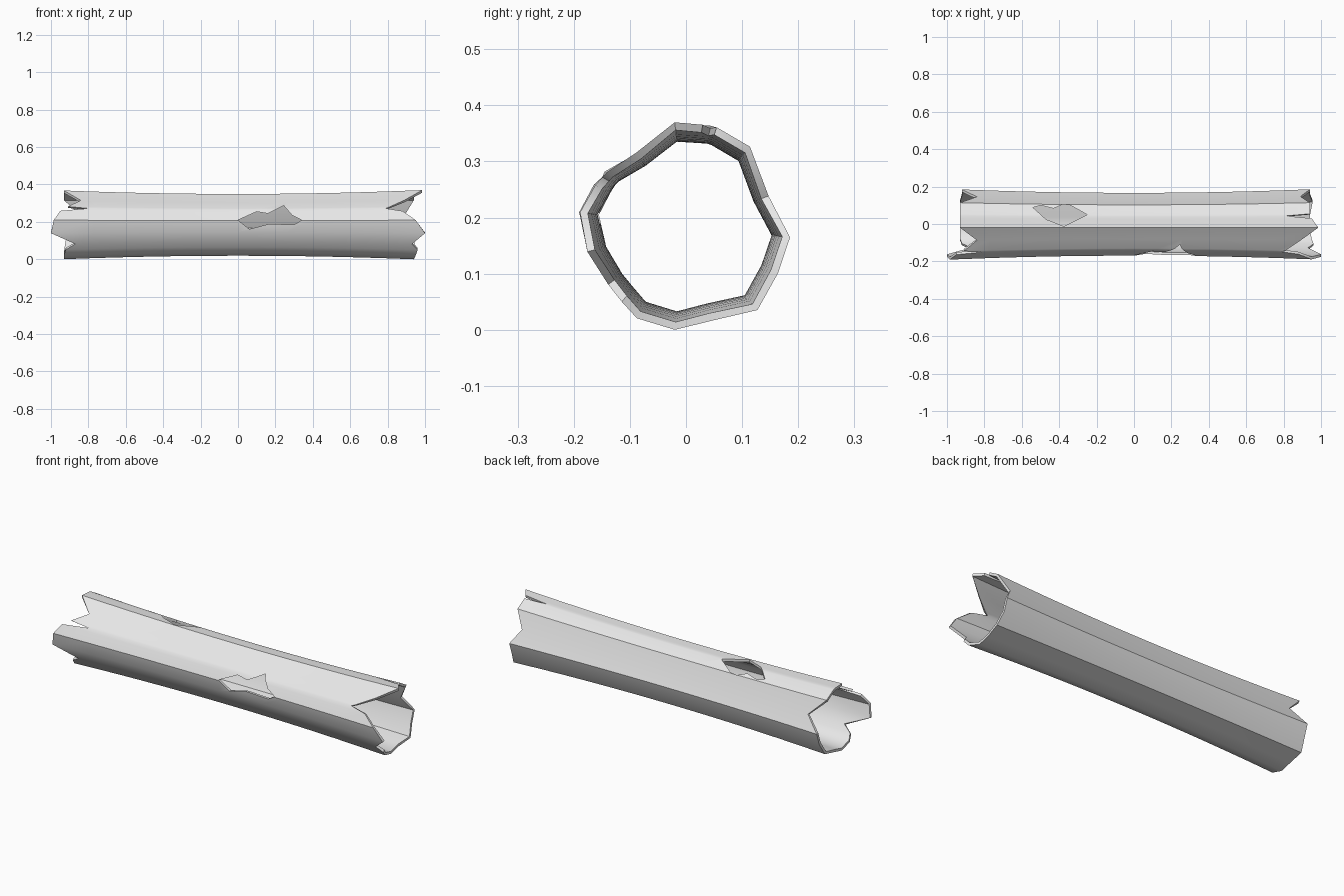
import bpy
import bmesh
import math

default_cube = bpy.data.objects.get("Cube")
if default_cube:
    bpy.data.objects.remove(default_cube, do_unlink=True)

AXIS_Z = 0.19      # height of the log's centre line
WALL = 0.014       # bark thickness

# Cross-section going round from the top: y, z, left end x, right end x
SECTION = [
    (-.02, .375, -.93, .985), (.03, .372, -.93, .95), (.045, .371, -.93, .81),
    (.055, .368, -.93, .94), (.115, .333, -.93, .94), (.15, .245, -.84, .89),
    (.187, .17, -.92, .94), (.165, .105, -.92, .94), (.128, .04, -.93, .955),
    (.045, .02, -.93, .94), (-.02, .004, -.93, .94), (-.088, .025, -.93, .95),
    (-.115, .055, -.92, .96), (-.14, .085, -.87, .93), (-.175, .145, -1, 1),
    (-.19, .215, -.985, .95), (-.165, .265, -.95, .88), (-.155, .281, -.8, .79),
    (-.147, .289, -.91, .81), (-.09, .324, -.84, .89),
]
RINGS = 12
RING_REACH = 0.77


def wall_point(y, z, x, inset):
    """Point on the trunk, which narrows toward its middle."""
    flare = 0.89 + 0.115 * x * x
    dy, dz = y * flare, (z - AXIS_Z) * flare
    radius = math.hypot(dy, dz)
    k = (radius - inset) / radius
    return (x, dy * k, AXIS_Z + dz * k)


def make_object(name, bm):
    bmesh.ops.recalc_face_normals(bm, faces=bm.faces)
    mesh = bpy.data.meshes.new(name)
    bm.to_mesh(mesh)
    bm.free()
    obj = bpy.data.objects.new(name, mesh)
    bpy.context.collection.objects.link(obj)
    return obj


def make_trunk():
    bm = bmesh.new()
    middle = [RING_REACH * (2 * i / RINGS - 1) for i in range(RINGS + 1)]

    def skin(inset):
        return [[bm.verts.new(wall_point(y, z, x, inset))
                 for x in [left, *middle, right]]
                for y, z, left, right in SECTION]

    outer, inner = skin(0), skin(WALL)
    for j in range(len(SECTION)):
        k = (j + 1) % len(SECTION)
        for grid in (outer, inner):
            for i in range(len(middle) + 1):
                bm.faces.new((grid[j][i], grid[j][i + 1],
                              grid[k][i + 1], grid[k][i]))
        # broken rims joining the two skins
        for end in (0, -1):
            bm.faces.new((outer[j][end], outer[k][end],
                          inner[k][end], inner[j][end]))
    return make_object("hollow_log", bm)


def make_cutter(name, outline, place, near, far):
    """Prism with the given outline, swept from near to far."""
    bm = bmesh.new()
    a = [bm.verts.new(place(u, v, near)) for u, v in outline]
    b = [bm.verts.new(place(u, v, far)) for u, v in outline]
    bm.faces.new(a)
    bm.faces.new(b)
    for i in range(len(a)):
        k = (i + 1) % len(a)
        bm.faces.new((a[i], a[k], b[k], b[i]))
    cutter = make_object(name, bm)
    cutter.hide_render = True
    return cutter


log = make_trunk()

# Ragged holes: one in the front wall, one in the top
front_hole = [(0, .215), (.06, .167), (.17, .195), (.3, .19), (.34, .215),
              (.29, .24), (.245, .292), (.16, .25), (.1, .26)]
top_hole = [(-.54, .088), (-.5, .1), (-.43, .083), (-.38, .105), (-.34, .1),
            (-.25, .05), (-.375, -.012), (-.47, .025)]
cutters = [
    make_cutter("front_hole_cutter", front_hole, lambda u, v, d: (u, d, v), -.4, -.03),
    make_cutter("top_hole_cutter", top_hole, lambda u, v, d: (u, v, d), AXIS_Z, .6),
]

bpy.ops.object.select_all(action='DESELECT')
bpy.context.view_layer.objects.active = log
log.select_set(True)
for cutter in cutters:
    mod = log.modifiers.new(cutter.name, 'BOOLEAN')
    mod.operation = 'DIFFERENCE'
    mod.solver = 'EXACT'
    mod.object = cutter
    bpy.ops.object.modifier_apply(modifier=mod.name)
    bpy.data.objects.remove(cutter, do_unlink=True)

# Rest the log on the floor
lowest = min(v.co.z for v in log.data.vertices)
for v in log.data.vertices:
    v.co.z -= lowest

# Plain grey bark
bark = bpy.data.materials.new("pale_grey_bark")
bark.use_nodes = True
grey = (0.8, 0.8, 0.8, 1)
bark.diffuse_color = grey
for node in bark.node_tree.nodes:
    if node.type == 'BSDF_PRINCIPLED':
        node.inputs["Base Color"].default_value = grey
log.data.materials.clear()
log.data.materials.append(bark)

bpy.ops.object.shade_smooth_by_angle(angle=math.radians(35))
